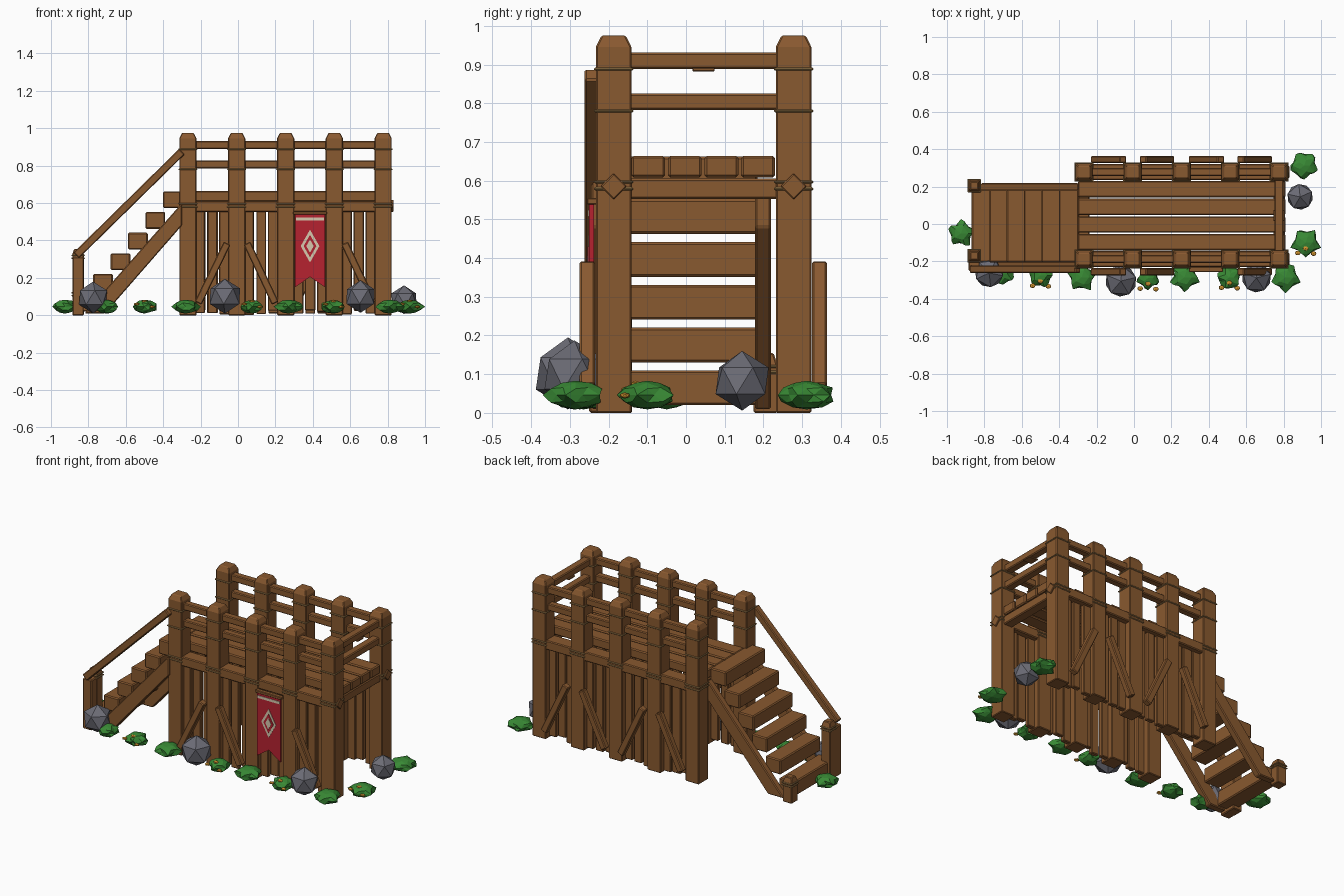
import bpy, bmesh, math, random
from mathutils import Vector, Matrix

if "Cube" in bpy.data.objects:
    bpy.data.objects.remove(bpy.data.objects["Cube"])

random.seed(4)


def mat(name, rgb):
    m = bpy.data.materials.new(name)
    m.diffuse_color = (*rgb, 1)
    m.use_nodes = True
    m.node_tree.nodes["Principled BSDF"].inputs["Base Color"].default_value = m.diffuse_color
    return m


WOOD = mat("brown wood", (0.25, 0.10, 0.029))
ROPE = mat("tan rope", (0.30, 0.18, 0.065))
RED = mat("red cloth", (0.47, 0.016, 0.03))
CREAM = mat("cream paint", (0.68, 0.58, 0.42))
STONE = mat("grey stone", (0.15, 0.15, 0.18))
LEAF = mat("green leaf", (0.04, 0.25, 0.035))
GOLD = mat("gold flower", (0.65, 0.30, 0.03))


def finish(bm, name, m, bevel=0.0):
    bmesh.ops.recalc_face_normals(bm, faces=bm.faces)
    me = bpy.data.meshes.new(name)
    bm.to_mesh(me)
    bm.free()
    me.materials.append(m)
    ob = bpy.data.objects.new(name, me)
    bpy.context.collection.objects.link(ob)
    if bevel:
        b = ob.modifiers.new("edge", 'BEVEL')
        b.width = bevel
        b.segments = 1
    return ob


def box(name, x, y, z, m=WOOD, bevel=0.005):
    """Box from three (low, high) ranges."""
    bm = bmesh.new()
    bmesh.ops.create_cube(bm, size=1)
    for v in bm.verts:
        v.co = [r[0] + (c + 0.5) * (r[1] - r[0]) for c, r in zip(v.co, (x, y, z))]
    return finish(bm, name, m, bevel)


def prism(name, pts, y0, y1, m=WOOD, bevel=0.0):
    """Extrude an x-z outline from y0 to y1."""
    bm = bmesh.new()
    f = bm.faces.new([bm.verts.new((x, y0, z)) for x, z in pts])
    ext = bmesh.ops.extrude_face_region(bm, geom=[f])
    for v in ext['geom']:
        if isinstance(v, bmesh.types.BMVert):
            v.co.y = y1
    return finish(bm, name, m, bevel)


def beam(name, a, b, width, y0, y1):
    """Slanted board between two x-z points."""
    a, b = Vector(a), Vector(b)
    d = (b - a).normalized() * width / 2
    n = Vector((-d.y, d.x))
    return prism(name, [a + n, b + n, b - n, a - n], y0, y1, WOOD, 0.005)


def post(name, x, y, h, r):
    """Square post with a tapered top."""
    bm = bmesh.new()
    rings = []
    for z, s in ((0, r), (h - 0.03, r), (h, r * 0.68)):
        rings.append([bm.verts.new((x + i * s, y + j * s, z))
                      for i, j in ((-1, -1), (1, -1), (1, 1), (-1, 1))])
    bm.faces.new(rings[0])
    bm.faces.new(rings[-1])
    for p, q in zip(rings, rings[1:]):
        for k in range(4):
            bm.faces.new((p[k], p[(k + 1) % 4], q[(k + 1) % 4], q[k]))
    return finish(bm, name, WOOD, 0.004)


def wrap(name, x, y, z, r):
    box(name, (x - r, x + r), (y - r, y + r), (z - 0.004, z + 0.004), ROPE, 0.003)


# Main posts with rope lashings
XS = [-0.268, -0.007, 0.255, 0.515, 0.776]
YS = {"front": -0.187, "back": 0.278}
R = 0.046
for side, y in YS.items():
    for x in XS:
        post(side + "_post", x, y, 0.975, R)
        for z in (0.888, 0.78, 0.579, 0.597):
            wrap(side + "_lashing", x, y, z, R + 0.005)

# Rails, deck edge beams, wall planks on both long sides
for side, y in YS.items():
    for z in (0.91, 0.806):
        box(side + "_rail", (XS[0], XS[-1]), (y - 0.022, y + 0.022), (z - 0.021, z + 0.021))
    box(side + "_deck_beam", (-0.31, 0.82), (y - 0.043, y + 0.043), (0.553, 0.61))
    for x in XS[:-1]:
        for k in range(3):
            c = x + 0.131 + (k - 1) * 0.066
            w = random.uniform(0.025, 0.03)
            d = random.uniform(-0.008, 0.008)
            box(side + "_wall_plank", (c - w, c + w), (y - 0.014 + d, y + 0.014 + d),
                (random.uniform(0.0, 0.03), 0.56), WOOD, 0.004)

# Slanted wall braces leaning towards every second post
for side, (y0, y1) in {"front": (-0.275, -0.235), "back": (0.326, 0.364)}.items():
    for i, x in enumerate(XS[:-1]):
        if side == "front" and i == 2:
            continue
        lo, hi = (x + 0.055, x + 0.21) if i % 2 == 0 else (x + 0.206, x + 0.055)
        beam(side + "_brace", (lo, 0.065), (hi, 0.385), 0.04, y0, y1)

# End rails, end beams and diamond studs
for z in (0.91, 0.804):
    box("end_rail", (0.752, 0.80), (-0.187, 0.278), (z - 0.021, z + 0.021))
box("rail_peg", (0.745, 0.807), (0.017, 0.074), (0.882, 0.892), WOOD, 0.002)
for x in (-0.268, 0.776):
    box("cross_beam", (x - 0.03, x + 0.03), (-0.187, 0.278), (0.553, 0.605))
for y in YS.values():
    bm = bmesh.new()
    bmesh.ops.create_cube(bm, size=1, matrix=Matrix.Translation((0.823, y, 0.585))
                          @ Matrix.Rotation(math.pi / 4, 4, 'X')
                          @ Matrix.Diagonal((0.016, 0.048, 0.048, 1)))
    finish(bm, "diamond_stud", WOOD, 0.003)

# Deck planks
for k in range(4):
    y = -0.141 + k * 0.0945
    box("deck_plank", (-0.30, 0.81), (y, y + 0.087), (0.608, 0.664), WOOD, 0.006)

# Staircase: steps, stringers, newel posts, handrail
for k in range(6):
    x, z = -0.868 + k * 0.0935, 0.02 + k * 0.1105
    box("step", (x, x + 0.105), (-0.205, 0.185), (z, z + 0.09), WOOD, 0.006)
for y0, y1 in ((-0.245, -0.2), (0.178, 0.22)):
    prism("stair_stringer", [(-0.30, 0.60), (-0.30, 0.48), (-0.71, 0.01), (-0.86, 0.01), (-0.81, 0.02)]
          [:3] + [(-0.82, 0.01)], y0, y1, WOOD, 0.005)
for name, y, h in (("tall_newel", -0.17, 0.355), ("short_newel", 0.205, 0.155)):
    post(name, -0.855, y, h, 0.031)
    for dz in (0.035, 0.05):
        wrap("newel_lashing", -0.855, y, h - dz, 0.036)
box("newel_base", (-0.885, -0.825), (-0.25, -0.17), (0, 0.31))
beam("handrail", (-0.865, 0.32), (-0.30, 0.875), 0.042, -0.262, -0.222)

# Banner with swallow tail, stripe and diamond marks
box("banner_rod", (0.295, 0.475), (-0.256, -0.23), (0.538, 0.555), WOOD, 0.003)
prism("banner", [(0.305, 0.545), (0.305, 0.15), (0.385, 0.205), (0.465, 0.15), (0.465, 0.545)],
      -0.25, -0.238, RED)
box("banner_stripe", (0.31, 0.46), (-0.253, -0.248), (0.508, 0.524), CREAM, 0)


def rhomb(name, w, h, y, m):
    c, d = 0.385, 0.37
    prism(name, [(c - w, d), (c, d - h), (c + w, d), (c, d + h)], y, -0.248, m)


rhomb("banner_diamond", 0.05, 0.088, -0.252, CREAM)
rhomb("banner_diamond_gap", 0.034, 0.06, -0.254, RED)
rhomb("banner_diamond_core", 0.02, 0.035, -0.256, CREAM)

# Rocks
for x, y, z, r in ((-0.775, -0.262, 0.095, 0.085), (-0.07, -0.305, 0.102, 0.093),
                   (0.655, -0.288, 0.1, 0.087), (0.888, 0.145, 0.083, 0.077)):
    bm = bmesh.new()
    bmesh.ops.create_icosphere(bm, subdivisions=1, radius=r, matrix=Matrix.Translation((x, y, z))
                               @ Matrix.Rotation(random.uniform(0, 6), 4, 'Z'))
    finish(bm, "rock", STONE)

# Bushes: flattened, lobed blobs; some with flowers
BUSHES = [(-0.925, -0.05, 0.075, 0), (-0.70, -0.265, 0.065, 0), (-0.50, -0.275, 0.07, 1),
          (-0.28, -0.285, 0.08, 0), (0.075, -0.29, 0.065, 1), (0.27, -0.285, 0.08, 0),
          (0.51, -0.285, 0.07, 1), (0.81, -0.285, 0.08, 0), (0.918, -0.10, 0.08, 1),
          (0.91, 0.312, 0.08, 0)]
for x, y, r, flowers in BUSHES:
    bm = bmesh.new()
    bmesh.ops.create_icosphere(bm, subdivisions=2, radius=1)
    turn = random.uniform(0, 6)
    for v in bm.verts:
        a = math.atan2(v.co.y, v.co.x)
        s = r * (0.86 + 0.18 * math.cos(5 * a + turn) + random.uniform(-0.06, 0.06))
        v.co = (x + v.co.x * s, y + v.co.y * s, 0.046 + v.co.z * 0.037)
    finish(bm, "bush", LEAF)
    for k in range(3 if flowers else 0):
        fx, fy = x + (k - 1) * 0.042, y - (0.055, 0.03, 0.058)[k]
        bm = bmesh.new()
        bmesh.ops.create_icosphere(bm, subdivisions=1, radius=0.014, matrix=Matrix.Translation(
            (fx, fy, (0.06, 0.075, 0.045)[k])) @ Matrix.Diagonal((1.2, 1, 0.6, 1)))
        finish(bm, "flower", GOLD)
